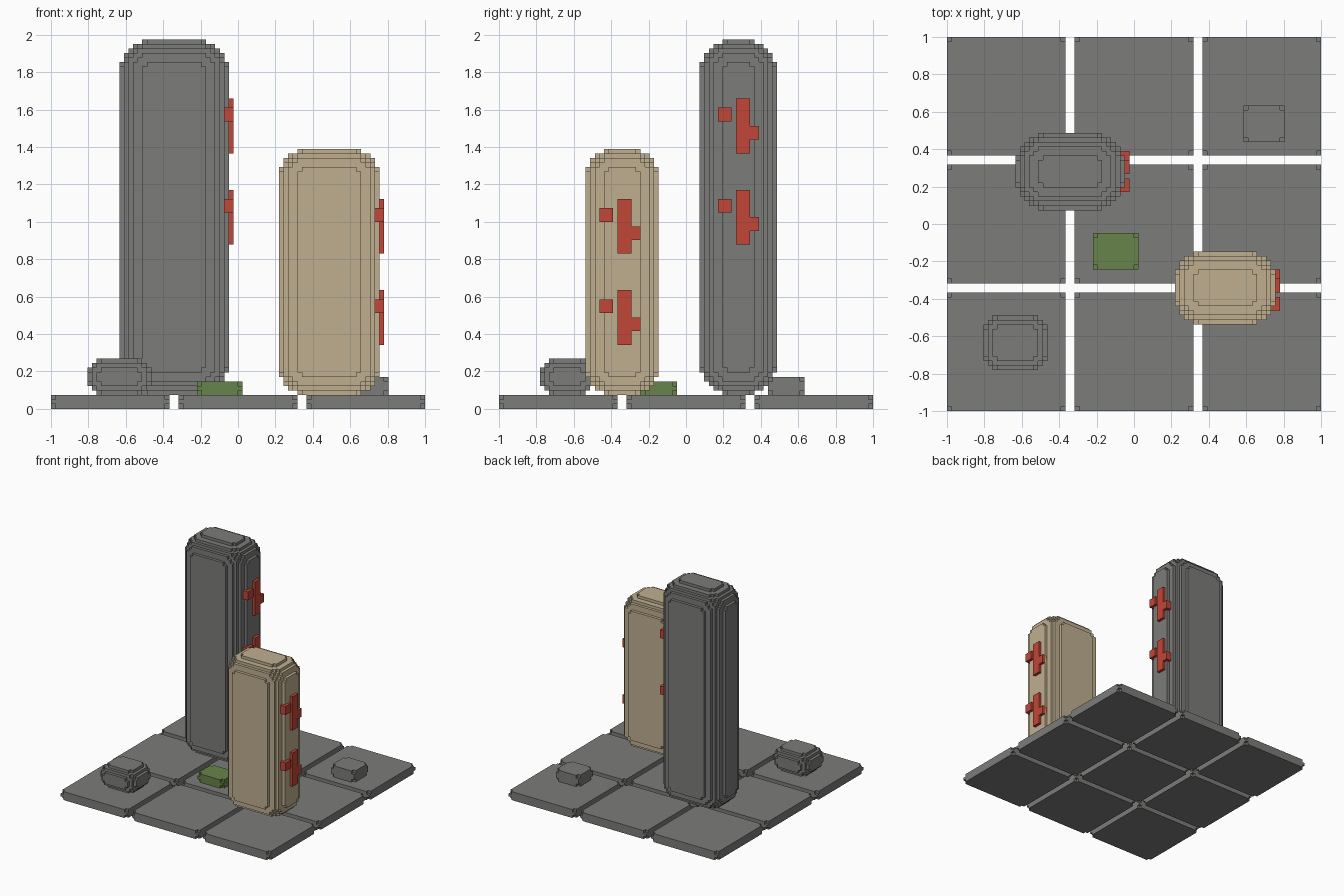
import bpy
import bmesh
from itertools import product

if "Cube" in bpy.data.objects:
    bpy.data.objects.remove(bpy.data.objects["Cube"], do_unlink=True)

UNIT = 2 / 82  # edge length of one voxel


def make_material(name, colour):
    mat = bpy.data.materials.new(name)
    mat.use_nodes = True
    mat.diffuse_color = (*colour, 1)
    mat.node_tree.nodes["Principled BSDF"].inputs["Base Color"].default_value = (*colour, 1)
    return mat


stone = make_material("stone_grey", (0.2, 0.2, 0.193))
sand = make_material("sand_beige", (0.52, 0.43, 0.28))
red = make_material("sign_red", (0.54, 0.062, 0.04))
grass = make_material("grass_green", (0.137, 0.233, 0.069))


def stepped_block(name, low, high, mat, steps=0, reach=0.0):
    """Box in voxel units whose edges are rounded off in voxel steps."""
    count = 2 * steps + 1
    # Unit-wide cells near the edges, one long cell in the middle
    breaks = [[a + i if i <= steps else b - (count - i) for i in range(count + 1)]
              for a, b in zip(low, high)]
    cells = {c for c in product(range(count), repeat=3)
             if sum((i - steps) ** 2 for i in c) <= reach}
    bm = bmesh.new()
    verts = {}

    def vert(corner):
        if corner not in verts:
            verts[corner] = bm.verts.new([breaks[k][corner[k]] * UNIT for k in range(3)])
        return verts[corner]

    # Keep only the outer faces of the stepped solid
    for cell in cells:
        for axis, side in product(range(3), (0, 1)):
            neighbour = list(cell)
            neighbour[axis] += 2 * side - 1
            if tuple(neighbour) in cells:
                continue
            loop = []
            for u, v in ((0, 0), (1, 0), (1, 1), (0, 1)):
                corner = list(cell)
                corner[axis] += side
                corner[(axis + 1) % 3] += u
                corner[(axis + 2) % 3] += v
                loop.append(vert(tuple(corner)))
            bm.faces.new(loop if side else loop[::-1])
    mesh = bpy.data.meshes.new(name)
    bm.to_mesh(mesh)
    bm.free()
    mesh.materials.append(mat)
    obj = bpy.data.objects.new(name, mesh)
    bpy.context.collection.objects.link(obj)
    return obj


# Ground: three by three paving tiles with clipped corners
for col, row in product((-1, 0, 1), repeat=2):
    x, y = col * 28, row * 28
    stepped_block(f"ground_tile_{col + 1}_{row + 1}", (x - 13, y - 13, 0),
                  (x + 13, y + 13, 3), stone, 1, 2.5)

# Towers
stepped_block("tall_tower", (-26, 3, 3), (-2, 20, 81), stone, 6, 37.5)
stepped_block("short_tower", (9, -22, 3), (31, -6, 57), sand, 5, 26.5)

# Low blocks on the ground
stepped_block("large_boulder", (-33, -32, 3), (-19, -20, 11), stone, 3, 10.5)
stepped_block("small_boulder", (24, 18, 3), (33, 26, 7), stone, 1, 2.5)
stepped_block("green_patch", (-9, -10, 3), (1, -2, 6), grass, 1, 2.5)


def wall_sign(name, x, y, z):
    """Upright bar with a short arm on each side; x is the wall plane."""
    stepped_block(name + "_bar", (x, y, z), (x + 1, y + 3, z + 12), red)
    stepped_block(name + "_back_arm", (x - 1, y + 3, z + 3), (x + 1, y + 5, z + 6), red)
    stepped_block(name + "_front_arm", (x - 1, y - 4, z + 7), (x + 1, y - 1, z + 10), red)


# Two signs on the left wall of each tower
for level, drop in (("upper", 0), ("lower", 20)):
    wall_sign(f"tall_tower_{level}_sign", -2, 11, 56 - drop)
    wall_sign(f"short_tower_{level}_sign", 31, -15, 34 - drop)
